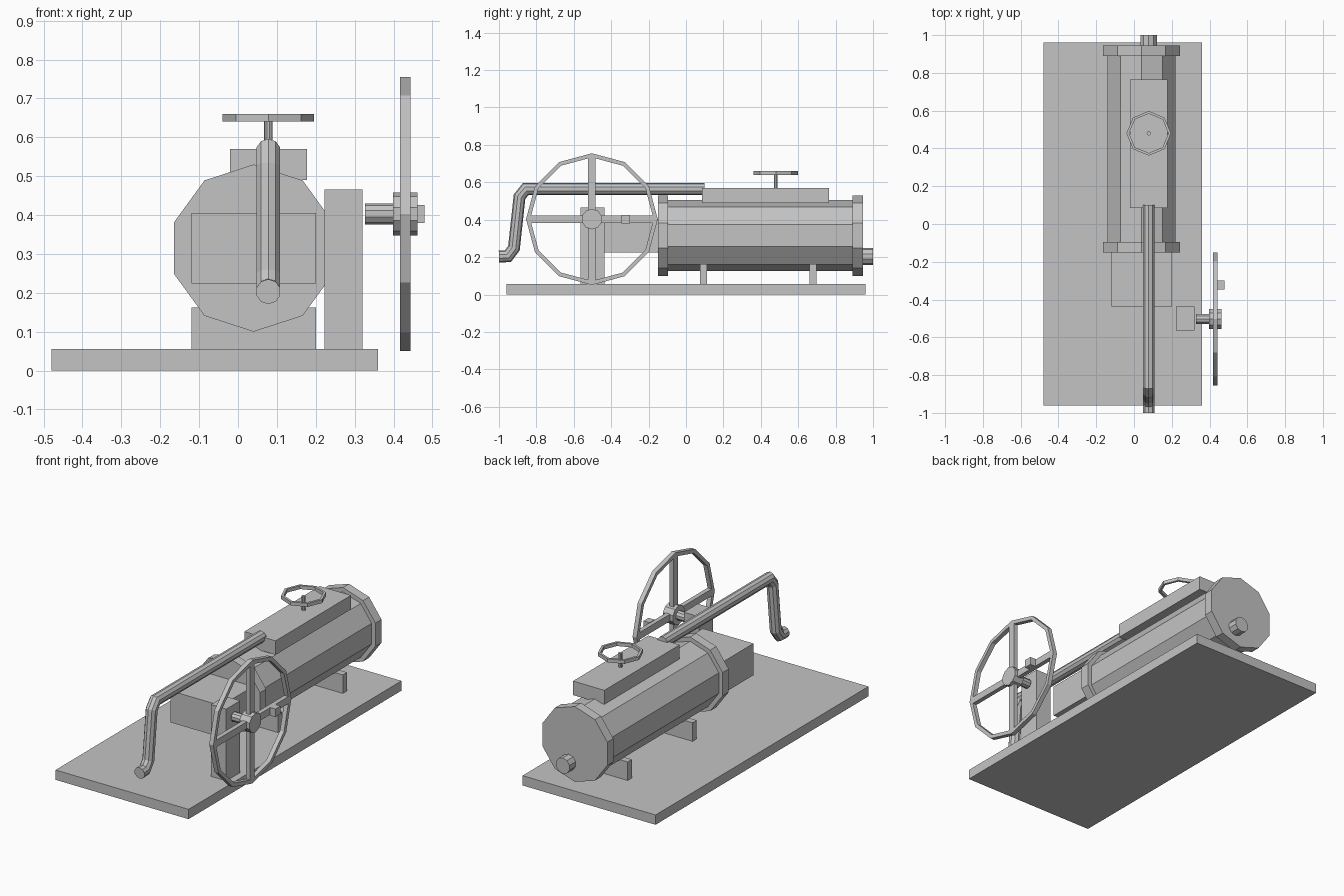
import bpy, bmesh
from math import sin, cos, pi
from mathutils import Vector

cube = bpy.data.objects.get("Cube")
if cube:
    bpy.data.objects.remove(cube, do_unlink=True)

grey = bpy.data.materials.new("plain grey")
grey.use_nodes = True
tone = (0.55, 0.55, 0.55, 1)
grey.diffuse_color = tone
grey.node_tree.nodes["Principled BSDF"].inputs["Base Color"].default_value = tone

X, Y, Z = (Vector(v) for v in ((1, 0, 0), (0, 1, 0), (0, 0, 1)))


def finish(name, bm):
    bmesh.ops.recalc_face_normals(bm, faces=bm.faces)
    mesh = bpy.data.meshes.new(name)
    bm.to_mesh(mesh)
    bm.free()
    mesh.materials.append(grey)
    obj = bpy.data.objects.new(name, mesh)
    bpy.context.collection.objects.link(obj)
    return obj


def box(name, x, y, z):
    """Block given by its (low, high) range on each axis."""
    bm = bmesh.new()
    bmesh.ops.create_cube(bm, size=1)
    for v in bm.verts:
        v.co = Vector([(r[0] + r[1]) / 2 + c * (r[1] - r[0])
                       for c, r in zip(v.co, (x, y, z))])
    return finish(name, bm)


def loop(bm, centre, up, side, radius, sides):
    angles = [2 * pi * i / sides for i in range(sides)]
    return [bm.verts.new(centre + radius * (up * cos(a) + side * sin(a))) for a in angles]


def bridge(bm, first, second):
    n = len(first)
    for i in range(n):
        j = (i + 1) % n
        bm.faces.new((first[i], first[j], second[j], second[i]))


def frame(axis):
    up = X if axis == Z else Z
    return up, axis.cross(up)


def prism(name, axis, start, length, radius, sides=10):
    bm = bmesh.new()
    up, side = frame(axis)
    start = Vector(start)
    a = loop(bm, start, up, side, radius, sides)
    b = loop(bm, start + axis * length, up, side, radius, sides)
    bridge(bm, a, b)
    bm.faces.new(a)
    bm.faces.new(b)
    return finish(name, bm)


def ring(name, axis, start, length, outer, inner, sides):
    bm = bmesh.new()
    up, side = frame(axis)
    start = Vector(start)
    end = start + axis * length
    loops = [loop(bm, c, up, side, r, sides)
             for c, r in ((start, outer), (end, outer), (end, inner), (start, inner))]
    for i in range(4):
        bridge(bm, loops[i], loops[(i + 1) % 4])
    return finish(name, bm)


def pipe(name, points, radius, sides=10):
    """Mitred tube along a path that stays in one upright plane."""
    bm = bmesh.new()
    pts = [Vector(p) for p in points]
    dirs = [(b - a).normalized() for a, b in zip(pts, pts[1:])]
    loops = []
    for i, p in enumerate(pts):
        d0, d1 = dirs[max(i - 1, 0)], dirs[min(i, len(dirs) - 1)]
        t = (d0 + d1).normalized()
        loops.append(loop(bm, p, X.cross(t) / t.dot(d0), X, radius, sides))
    for a, b in zip(loops, loops[1:]):
        bridge(bm, a, b)
    bm.faces.new(loops[0])
    bm.faces.new(loops[-1])
    return finish(name, bm)


# Base plate and cylinder feet
box("base_plate", (-0.48, 0.36), (-0.96, 0.96), (0, 0.056))
for name, y in (("front_foot", 0.075), ("rear_foot", 0.66)):
    box(name, (-0.12, 0.2), (y, y + 0.037), (0.056, 0.162))

# Cylinder with end flanges
cx, cz = 0.04, 0.315
prism("cylinder_body", Y, (cx, -0.12, cz), 1.03, 0.19)
prism("front_flange", Y, (cx, -0.15, cz), 0.055, 0.215)
prism("rear_flange", Y, (cx, 0.89, cz), 0.055, 0.215)
box("crosshead_guide", (-0.12, 0.2), (-0.437, -0.15), (0.224, 0.405))

# Valve chest with hand wheel
px = 0.078
box("valve_chest", (-0.02, 0.178), (0.085, 0.765), (0.49, 0.57))
prism("valve_stem", Z, (px, 0.48, 0.56), 0.09, 0.011)
ring("valve_wheel", Z, (px, 0.48, 0.64), 0.02, 0.118, 0.104, 8)

# Pipework
pipe("steam_pipe", [(px, y, z) for y, z in (
    (0.1, 0.564), (-0.857, 0.564), (-0.89, 0.523),
    (-0.92, 0.248), (-0.952, 0.205), (-1, 0.203))], 0.032)
prism("exhaust_stub", Y, (px, 0.93, 0.203), 0.07, 0.045)

# Bearing post, shaft and flywheel
wy, wz = -0.503, 0.403
wheel_x = (0.417, 0.443)
box("bearing_post", (0.223, 0.32), (-0.563, -0.437), (0.056, 0.466))
prism("wheel_shaft", X, (0.327, wy, wz), 0.09, 0.027)
prism("wheel_hub", X, (0.398, wy, wz), 0.064, 0.055)
ring("flywheel_rim", X, (wheel_x[0], wy, wz), 0.026, 0.352, 0.33, 12)
reach, half = 0.335, 0.02
box("upright_spokes", wheel_x, (wy - half, wy + half), (wz - reach, wz + reach))
box("level_spokes", wheel_x, (wy - reach, wy + reach), (wz - half, wz + half))
box("wheel_handle", (0.44, 0.479), (-0.346, -0.3), (0.38, 0.426))
